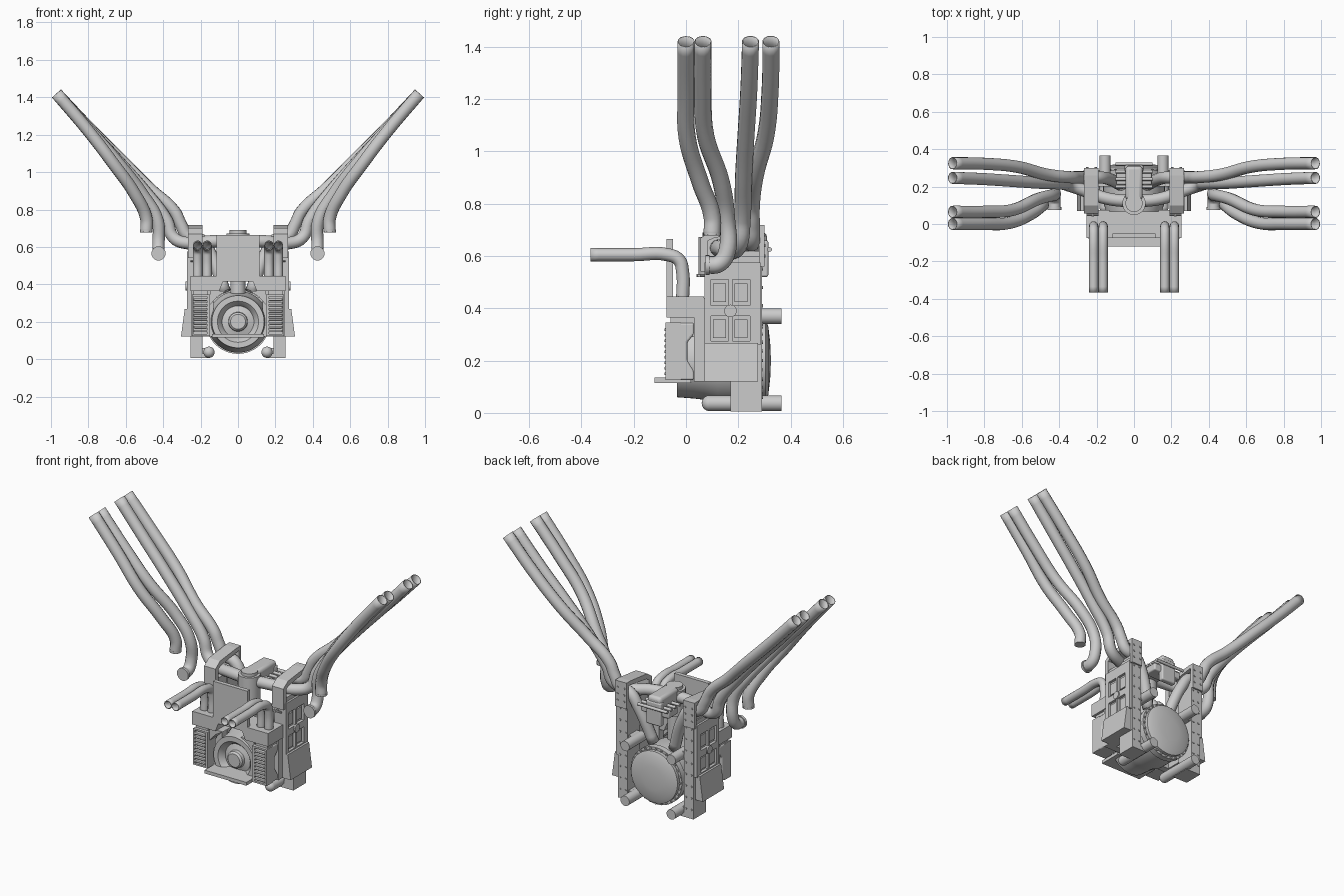
import bpy, bmesh, math
from mathutils import Vector, Matrix

if "Cube" in bpy.data.objects:
    bpy.data.objects.remove(bpy.data.objects["Cube"])

grey = bpy.data.materials.new("plain grey")
grey.use_nodes = True
grey.diffuse_color = (0.6, 0.6, 0.6, 1)
grey.node_tree.nodes["Principled BSDF"].inputs["Base Color"].default_value = (0.6, 0.6, 0.6, 1)


def finish(name, mesh, mirror=False, bevel=0, smooth=True):
    obj = bpy.data.objects.new(name, mesh)
    bpy.context.collection.objects.link(obj)
    mesh.materials.clear()
    mesh.materials.append(grey)
    if bevel:
        mod = obj.modifiers.new("bevel", "BEVEL")
        mod.width, mod.segments = bevel, 3
    if mirror:
        obj.modifiers.new("mirror", "MIRROR")
    if smooth:
        bpy.ops.object.select_all(action="DESELECT")
        obj.select_set(True)
        bpy.context.view_layer.objects.active = obj
        bpy.ops.object.shade_smooth_by_angle(angle=math.radians(35))
    return obj


def from_bmesh(name, bm, **kw):
    bmesh.ops.recalc_face_normals(bm, faces=bm.faces)
    mesh = bpy.data.meshes.new(name)
    bm.to_mesh(mesh)
    bm.free()
    return finish(name, mesh, **kw)


def add_box(bm, x, y, z):
    lo, hi = Vector((x[0], y[0], z[0])), Vector((x[1], y[1], z[1]))
    bmesh.ops.create_cube(bm, size=1, matrix=Matrix.Translation((lo + hi) / 2) @ Matrix.Diagonal((*(hi - lo), 1)))


def boxes(name, parts, **kw):
    bm = bmesh.new()
    for part in parts:
        add_box(bm, *part)
    kw.setdefault("smooth", bool(kw.get("bevel")))
    return from_bmesh(name, bm, **kw)


def prism(name, outline, axis, lo, hi, **kw):
    """Outline in the plane across the axis, pushed from lo to hi."""
    bm = bmesh.new()
    place = {"x": lambda a, b: (lo, a, b), "y": lambda a, b: (a, lo, b)}[axis]
    face = bm.faces.new([bm.verts.new(place(a, b)) for a, b in outline])
    moved = bmesh.ops.extrude_face_region(bm, geom=[face])["geom"]
    step = Vector((hi - lo, 0, 0)) if axis == "x" else Vector((0, hi - lo, 0))
    bmesh.ops.translate(bm, vec=step, verts=[g for g in moved if isinstance(g, bmesh.types.BMVert)])
    return from_bmesh(name, bm, smooth=False, **kw)


def add_rod(bm, a, b, r, sides=20):
    a, b = Vector(a), Vector(b)
    turn = (b - a).to_track_quat("Z", "Y").to_matrix().to_4x4()
    bmesh.ops.create_cone(bm, cap_ends=True, segments=sides, radius1=r, radius2=r,
                          depth=(b - a).length, matrix=Matrix.Translation((a + b) / 2) @ turn)


def rods(name, parts, mirror=False, sides=20):
    bm = bmesh.new()
    for part in parts:
        add_rod(bm, *part, sides=sides)
    return from_bmesh(name, bm, mirror=mirror)


def tube(name, points, r):
    """Open pipe with a thin wall, on both sides."""
    curve = bpy.data.curves.new(name, "CURVE")
    curve.dimensions = "3D"
    curve.bevel_depth, curve.bevel_resolution, curve.resolution_u = r, 4, 6
    spline = curve.splines.new("BEZIER")
    spline.bezier_points.add(len(points) - 1)
    for knot, p in zip(spline.bezier_points, points):
        knot.co = p
        knot.handle_left_type = knot.handle_right_type = "AUTO"
    temp = bpy.data.objects.new(name + " path", curve)
    bpy.context.collection.objects.link(temp)
    bpy.context.view_layer.update()
    mesh = bpy.data.meshes.new_from_object(temp.evaluated_get(bpy.context.evaluated_depsgraph_get()))
    bpy.data.objects.remove(temp)
    obj = finish(name, mesh, mirror=True)
    wall = obj.modifiers.new("wall", "SOLIDIFY")
    wall.thickness, wall.offset = 0.004, -1
    return obj


def lathe(name, profile, z, sides=48):
    """Spin (radius, y) points about a front-to-back axis."""
    bm = bmesh.new()
    verts = [bm.verts.new((r, y, z)) for r, y in profile]
    edges = [bm.edges.new(pair) for pair in zip(verts, verts[1:])]
    bmesh.ops.spin(bm, geom=verts + edges, cent=(0, 0, z), axis=(0, 1, 0), angle=math.tau, steps=sides)
    bmesh.ops.remove_doubles(bm, verts=bm.verts, dist=0.0005)
    return from_bmesh(name, bm)


# Long swept exhaust pipes
tube("outer_front_pipe", [(.49, .10, .68), (.49, .10, .75), (.55, .055, .88), (.67, .005, 1.05),
                          (.80, 0, 1.22), (.97, 0, 1.42)], .033)
tube("inner_front_pipe", [(.425, .08, .565), (.425, .125, .57), (.425, .155, .61), (.43, .155, .74),
                          (.51, .135, .88), (.65, .075, 1.06), (.80, .065, 1.23), (.97, .065, 1.42)], .033)
tube("inner_rear_pipe", [(0, .12, .63), (.14, .135, .63), (.27, .18, .62), (.345, .205, .65), (.38, .215, .74),
                         (.50, .22, .90), (.65, .23, 1.07), (.80, .24, 1.23), (.97, .247, 1.42)], .033)
tube("outer_rear_pipe", [(.07, .21, .36), (.15, .245, .57), (.20, .25, .64), (.27, .25, .66), (.305, .25, .72),
                         (.34, .25, .79), (.47, .265, .91), (.62, .305, 1.06), (.80, .322, 1.24),
                         (.97, .325, 1.42)], .033)
rods("pipe_caps", [((.49, .10, .678), (.49, .10, .69), .033), ((.425, .075, .565), (.425, .09, .565), .038)], mirror=True)

# Forward pointing intake pipes
for label, x in (("inner", .165), ("outer", .216)):
    tube(label + "_intake_pipe", [(x, -.365, .605), (x, -.2, .605), (x, -.07, .605), (x, -.027, .585),
                                  (x, -.013, .54), (x, -.013, .43)], .025)

# Drum with stepped front, rear flange and domed cover
lathe("drum", [(0, -.04), (.04, -.04), (.05, -.03), (.052, -.01), (.085, 0), (.092, -.015), (.11, -.035),
               (.14, -.035), (.145, .03), (.15, .07), (.165, .12), (.165, .25), (.172, .25), (.172, .285),
               (.156, .285), (.156, .305), (.13, .315), (.07, .322), (0, .325)], .2)
rods("flange_bolts", [((.164 * math.cos(a), .28, .2 + .164 * math.sin(a)), (.164 * math.cos(a), .293, .2 + .164 * math.sin(a)), .006)
                      for a in [math.tau * i / 28 for i in range(28)]], sides=8)

# Front crossbar, upright plate and lower shelf
prism("crossbar", [(-.255, .365), (-.1, .365), (-.08, .415), (.08, .415), (.1, .365), (.255, .365),
                   (.255, .445), (-.255, .445)], "y", -.075, .068)
boxes("front_plate", [((-.115, .115), (-.075, -.05), (.42, .665))])
boxes("shelf", [((-.14, .14), (-.12, .02), (.115, .135))])
boxes("backing_wall", [((.13, .25), (.03, .075), (.12, .44))], mirror=True)
prism("arch_corner", [(.15, .35), (.15, .29), (.11, .335), (.06, .365), (.15, .365)], "y", -.06, .03, mirror=True)

# Finned side pods
prism("side_pod", [(-.03, .125), (.03, .125), (.03, .16), (.005, .20), (.005, .27), (.03, .30),
                   (.03, .345), (-.03, .345)], "x", .15, .247, mirror=True, bevel=.008)
boxes("pod_front", [((.15, .165), (-.078, -.02), (.125, .345)), ((.237, .247), (-.078, -.02), (.125, .345)),
                    ((.15, .247), (-.078, -.02), (.125, .135)), ((.15, .247), (-.078, -.02), (.335, .345)),
                    ((.15, .247), (-.055, -.02), (.125, .345))], mirror=True)
boxes("pod_fins", [((.165, .237), (-.082, -.05), (.144 + .021 * i, .157 + .021 * i)) for i in range(9)],
      mirror=True, bevel=.004)
boxes("pod_mount", [((.16, .24), (-.06, .03), (.34, .37))], mirror=True)

# Side columns with recessed windows
boxes("side_column", [((.195, .255), (.07, .285), (.12, .575))], mirror=True)
boxes("window_frame", [((.25, .272), y, z) for y, z in (
    ((.07, .095), (.26, .575)), ((.245, .285), (.26, .575)), ((.095, .245), (.26, .275)),
    ((.095, .245), (.51, .575)), ((.162, .178), (.275, .51)), ((.095, .245), (.37, .41)))], mirror=True)
rods("window_hub", [((.25, .17, .39), (.28, .17, .39), .024)], mirror=True)
boxes("window_ribs", [((.25, .263), (a, a + .05), (b, b + .07)) for a in (.103, .186) for b in (.287, .425)], mirror=True)
prism("side_flare", [(.25, .12), (.305, .12), (.285, .268), (.25, .268)], "y", .07, .275, mirror=True)
boxes("rear_rail", [((.19, .253), (.17, .29), (.012, .62))], mirror=True)
rods("rail_bolts", [((x, .288, .06 + .07 * i), (x, .295, .06 + .07 * i), .006)
                    for i in range(8) for x in (.203, .24)], mirror=True, sides=8)

# Brackets around the pipes above the columns
prism("bracket_top", [(.055, .645), (.11, .67), (.28, .695), (.30, .695), (.30, .718), (.26, .718),
                      (.10, .70), (.055, .668)], "x", .19, .266, mirror=True)
boxes("bracket_walls", [((.19, .266), (.055, .085), (.54, .66)), ((.19, .266), (.28, .30), (.56, .70)),
                        ((.195, .26), (.07, .29), (.56, .60))], mirror=True)
rods("bracket_bolts", [((x, .298, z), (x, .305, z), .006) for x in (.205, .25) for z in (.6, .64, .68)], mirror=True, sides=8)

# Rear stubs and lower feet
rods("rear_stubs", [((.155, .2, .37), (.155, .365, .37), .03), ((.155, .09, .037), (.155, .365, .037), .03)], mirror=True)
bm = bmesh.new()
bmesh.ops.create_uvsphere(bm, u_segments=20, v_segments=12, radius=.03, matrix=Matrix.Translation((.155, .09, .037)))
from_bmesh("foot_end", bm, mirror=True)
boxes("foot_plate", [((.15, .253), (.17, .29), (.005, .03)), ((.15, .2), (.2, .28), (.03, .06)),
                     ((.15, .2), (.2, .28), (.345, .395))], mirror=True)

# Central manifold
rods("centre_post", [((0, .11, .52), (0, .11, .672), .062), ((0, .11, .67), (0, .11, .69), .046),
                     ((0, .11, .33), (0, .11, .53), .04)], sides=28)
boxes("manifold_cover", [((-.046, .046), (.13, .31), (.595, .69))], bevel=.018)
boxes("manifold_block", [((-.095, .095), (.21, .30), (.575, .62)), ((-.05, .05), (.28, .315), (.52, .66))], bevel=.008)
rods("manifold_bars", [((-.1, y, .625), (.1, y, .625), .009) for y in (.2, .24, .28, .32)], sides=12)
rods("cross_pin", [((.19, .05, .525), (.255, .05, .525), .006), ((.22, .04, .525), (.22, .08, .525), .006)],
     mirror=True, sides=8)
